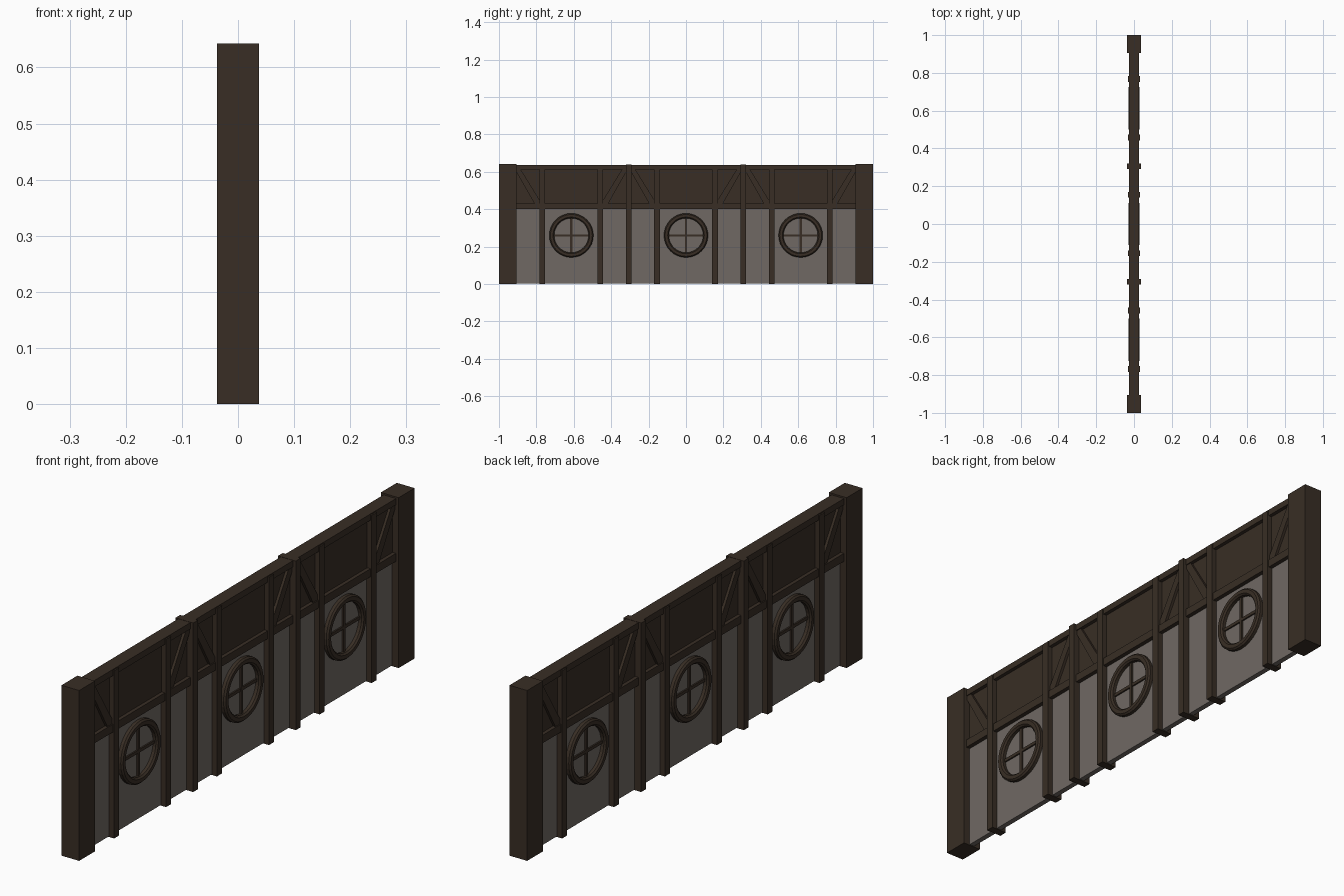
import bpy, bmesh, math
from mathutils import Matrix

if "Cube" in bpy.data.objects:
    bpy.data.objects.remove(bpy.data.objects["Cube"])


def material(name, rgb):
    m = bpy.data.materials.new(name)
    m.diffuse_color = (*rgb, 1)
    m.use_nodes = True
    m.node_tree.nodes["Principled BSDF"].inputs["Base Color"].default_value = m.diffuse_color
    return m


WOOD = material("dark wood", (0.040, 0.027, 0.018))
PLASTER = material("grey plaster", (0.160, 0.140, 0.125))


def finish(bm, name, mat):
    bmesh.ops.recalc_face_normals(bm, faces=bm.faces)
    me = bpy.data.meshes.new(name)
    bm.to_mesh(me)
    bm.free()
    me.materials.append(mat)
    ob = bpy.data.objects.new(name, me)
    bpy.context.collection.objects.link(ob)
    return ob


def box(name, half_x, y0, y1, z0, z1, mat=WOOD):
    bm = bmesh.new()
    bmesh.ops.create_cube(bm, size=1, matrix=Matrix.Translation(
        (0, (y0 + y1) / 2, (z0 + z1) / 2)) @ Matrix.Diagonal((2 * half_x, y1 - y0, z1 - z0, 1)))
    return finish(bm, name, mat)


def prism(name, half_x, outline, mat=WOOD):
    """Extrude a (y, z) outline through the wall."""
    bm = bmesh.new()
    f = bm.faces.new([bm.verts.new((-half_x, y, z)) for y, z in outline])
    r = bmesh.ops.extrude_face_region(bm, geom=[f])
    bmesh.ops.translate(bm, vec=(2 * half_x, 0, 0),
                        verts=[v for v in r["geom"] if isinstance(v, bmesh.types.BMVert)])
    return finish(bm, name, mat)


def ring(name, yc, zc, profile, n=32):
    """Lathe a closed (radius, x) profile about the x direction."""
    bm = bmesh.new()
    loops = []
    for i in range(n):
        a = 2 * math.pi * i / n
        loops.append([bm.verts.new((x, yc + r * math.cos(a), zc + r * math.sin(a)))
                      for r, x in profile])
    k = len(profile)
    for i in range(n):
        a, b = loops[i], loops[(i + 1) % n]
        for j in range(k):
            bm.faces.new((a[j], a[(j + 1) % k], b[(j + 1) % k], b[j]))
    return finish(bm, name, WOOD)


# wall infill: plaster below, boards above
box("plaster_wall", 0.010, -0.91, 0.91, 0.003, 0.41, PLASTER)
box("upper_boards", 0.012, -0.91, 0.91, 0.41, 0.63)

# horizontal beams
box("top_beam", 0.026, -0.91, 0.91, 0.613, 0.637)
box("middle_beam", 0.026, -0.91, 0.91, 0.40, 0.43)

# end posts and bay posts
for s in (-1, 1):
    box("end_post", 0.037, min(s, s * 0.905), max(s, s * 0.905), 0, 0.643)
    box("bay_post", 0.037, s * 0.306 - 0.014, s * 0.306 + 0.014, 0, 0.638)

# three bays: studs, braces and a round window
ZC, R_OUT, R_IN = 0.26, 0.118, 0.092
for yc in (-0.613, 0, 0.613):
    for s in (-1, 1):
        y = yc + s * 0.155
        box("stud", 0.031, y - 0.015, y + 0.015, 0, 0.633)
        prism("brace", 0.022, [(yc + s * 0.170, 0.43), (yc + s * 0.197, 0.43),
                               (yc + s * 0.294, 0.60), (yc + s * 0.294, 0.615),
                               (yc + s * 0.272, 0.615), (yc + s * 0.170, 0.45)])
    ring("window_frame", yc, ZC, [(R_IN, -0.022), (R_IN + 0.006, -0.028), (R_OUT - 0.006, -0.028),
                                  (R_OUT, -0.022), (R_OUT, 0.022), (R_OUT - 0.006, 0.028),
                                  (R_IN + 0.006, 0.028), (R_IN, 0.022)])
    box("window_bar_vertical", 0.016, yc - 0.006, yc + 0.006, ZC - 0.096, ZC + 0.096)
    box("window_bar_horizontal", 0.0155, yc - 0.096, yc + 0.096, ZC - 0.006, ZC + 0.006)
